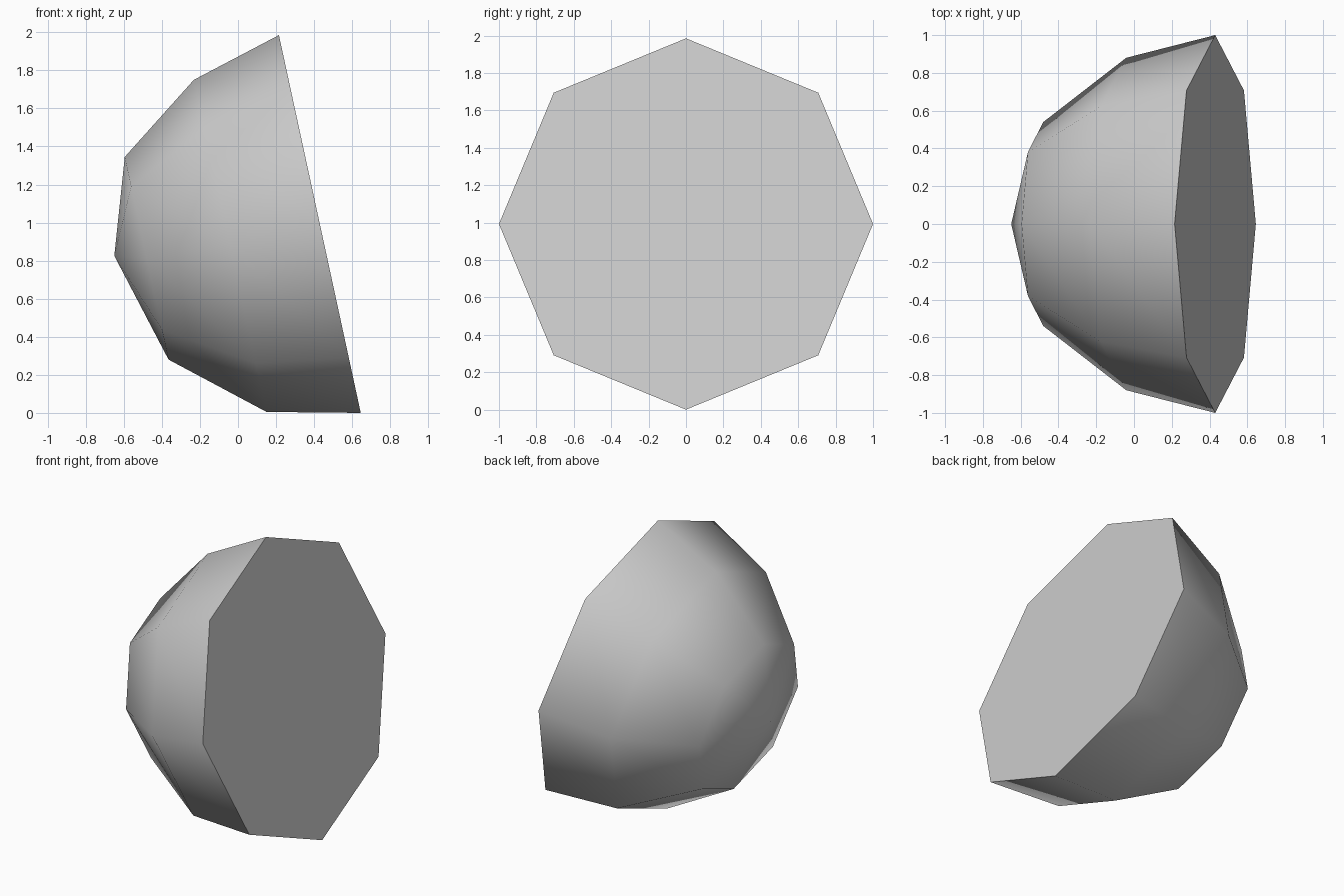
import bpy, bmesh, math
from mathutils import Vector

if "Cube" in bpy.data.objects:
    bpy.data.objects.remove(bpy.data.objects["Cube"])

SIDES = 8

# One plain grey for the whole solid
grey = bpy.data.materials.new("light grey")
grey.use_nodes = True
colour = (0.6, 0.6, 0.6, 1)
grey.diffuse_color = colour
grey.node_tree.nodes["Principled BSDF"].inputs["Base Color"].default_value = colour

# Each ring: upper point (x, z), lower point (x, z), half width in y
RINGS = [
    ((0.215, 1.985), (0.645, 0.0), 1.0),
    ((-0.232, 1.75), (0.15, 0.005), 0.88),
    ((-0.595, 1.345), (-0.365, 0.28), 0.54),
]
TIP = (-0.65, 0, 0.825)

bm = bmesh.new()


def add_ring(upper, lower, width):
    top = Vector((upper[0], 0, upper[1]))
    bottom = Vector((lower[0], 0, lower[1]))
    centre, rise = (top + bottom) / 2, (top - bottom) / 2
    side = Vector((0, width, 0))
    angles = [math.tau * i / SIDES for i in range(SIDES)]
    return [bm.verts.new(centre + rise * math.cos(a) + side * math.sin(a)) for a in angles]


rings = [add_ring(*r) for r in RINGS]
tip = bm.verts.new(TIP)

# Flat base, bands of the dome and the fan at the tip
cap = bm.faces.new(rings[0])
for i in range(SIDES):
    j = (i + 1) % SIDES
    for a, b in zip(rings, rings[1:]):
        bm.faces.new((a[i], a[j], b[j], b[i]))
    bm.faces.new((rings[-1][i], rings[-1][j], tip))
bmesh.ops.recalc_face_normals(bm, faces=bm.faces)

# Smooth dome, flat base with a crisp rim
for f in bm.faces:
    f.smooth = f is not cap
for e in cap.edges:
    e.smooth = False

mesh = bpy.data.meshes.new("half_dome")
bm.to_mesh(mesh)
bm.free()
mesh.materials.append(grey)
bpy.context.collection.objects.link(bpy.data.objects.new("half_dome", mesh))
